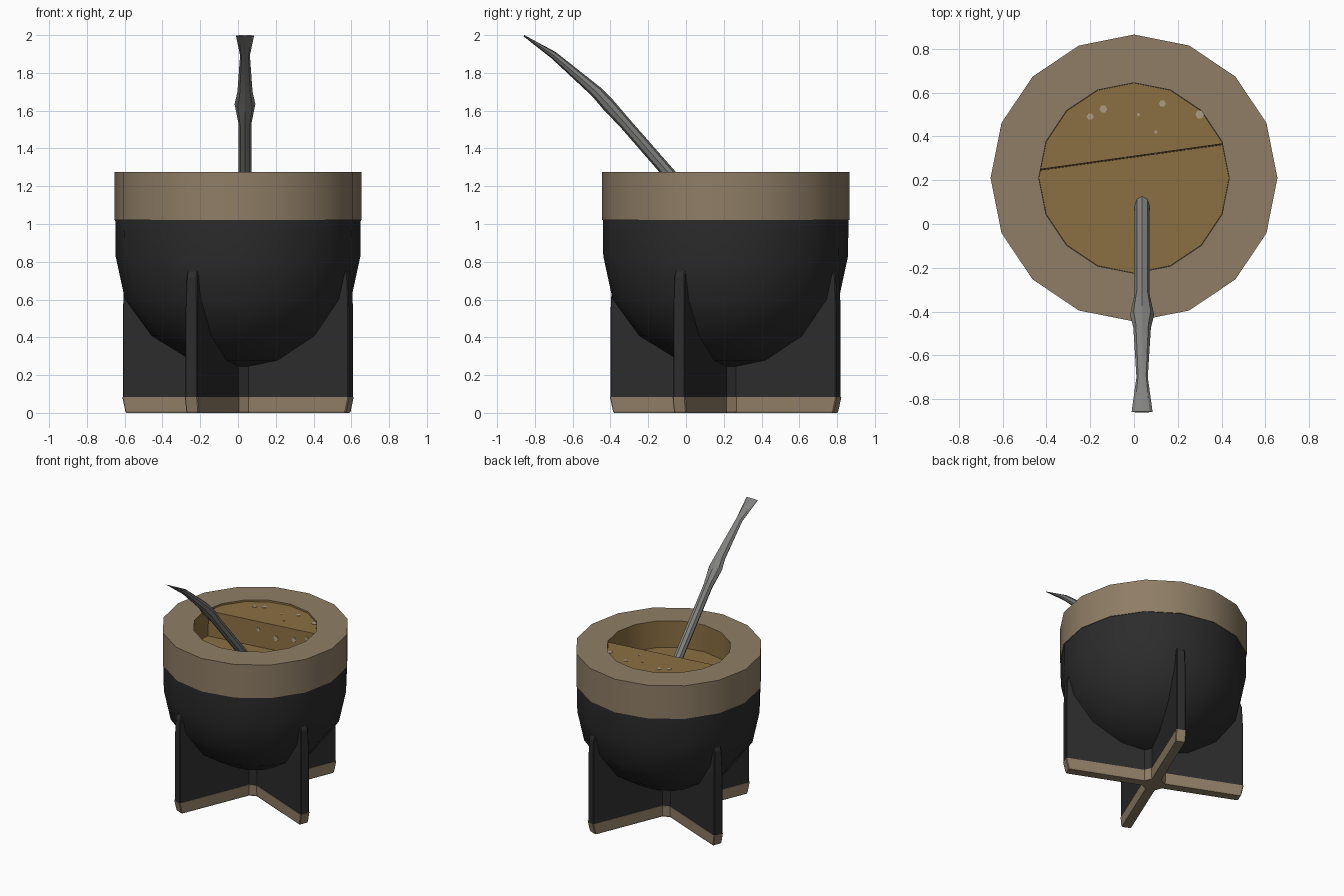
import bpy, bmesh, math
from mathutils import Vector

if "Cube" in bpy.data.objects:
    bpy.data.objects.remove(bpy.data.objects["Cube"], do_unlink=True)

CY = 0.21          # cup axis in y
SIDES = 16


def material(name, rgb):
    m = bpy.data.materials.new(name)
    m.use_nodes = True
    m.diffuse_color = (*rgb, 1)
    m.node_tree.nodes["Principled BSDF"].inputs["Base Color"].default_value = (*rgb, 1)
    return m


TAN = material("tan", (0.275, 0.208, 0.132))
BLACK = material("black", (0.025, 0.025, 0.025))
GOLD = material("golden_brown", (0.258, 0.16, 0.055))
GREY = material("grey_metal", (0.22, 0.22, 0.215))
FOAM = material("pale_foam", (0.42, 0.34, 0.23))


def finish(name, bm, mats, angle=None):
    bmesh.ops.recalc_face_normals(bm, faces=bm.faces[:])
    mesh = bpy.data.meshes.new(name)
    bm.to_mesh(mesh)
    bm.free()
    ob = bpy.data.objects.new(name, mesh)
    bpy.context.collection.objects.link(ob)
    for m in mats:
        mesh.materials.append(m)
    if angle:
        bpy.ops.object.select_all(action="DESELECT")
        ob.select_set(True)
        bpy.context.view_layer.objects.active = ob
        bpy.ops.object.shade_smooth_by_angle(angle=math.radians(angle))
    return ob


def loft(bm, rings, capped=True, looped=False):
    """Join rings of points with quads."""
    vs = [[bm.verts.new(p) for p in r] for r in rings]
    pairs = list(zip(vs, vs[1:]))
    if looped:
        pairs.append((vs[-1], vs[0]))
    for a, b in pairs:
        n = len(a)
        for i in range(n):
            j = (i + 1) % n
            bm.faces.new((a[i], a[j], b[j], b[i]))
    if capped:
        bm.faces.new(vs[0])
        bm.faces.new(vs[-1])


def circle(r, z):
    return [(r * math.cos(2 * math.pi * i / SIDES),
             CY + r * math.sin(2 * math.pi * i / SIDES), z) for i in range(SIDES)]


def cross(reach, half, z):
    """Plus-shaped outline with clipped inner corners and slightly eased ends."""
    pts, ease, inner = [], 0.005, 0.04
    for k in range(4):
        a = math.radians(90 * k - 22.5)
        for u, v in ((half + inner, -half), (reach - ease, -half), (reach, ease - half),
                     (reach, half - ease), (reach - ease, half), (half + inner, half)):
            pts.append((u * math.cos(a) - v * math.sin(a),
                        CY + u * math.sin(a) + v * math.cos(a), z))
    return pts


# Rounded bowl: half sphere with a short straight collar
bm = bmesh.new()
R, ZC = 0.648, 0.83
steps = [math.radians(22.5 * k) for k in range(4)]
rings = [circle(0.65, 1.03)] + [circle(R * math.cos(a), ZC - 0.597 * math.sin(a)) for a in steps]
rings.append(circle(0.01, ZC - 0.597))
loft(bm, rings)
finish("bowl", bm, [BLACK], 40)

# Thick rim ring with a golden inner wall
bm = bmesh.new()
loft(bm, [circle(0.655, 1.02), circle(0.655, 1.275), circle(0.435, 1.275),
          circle(0.435, 1.02)], capped=False, looped=True)
for f in bm.faces:
    c = f.calc_center_median()
    if math.hypot(c.x, c.y - CY) < 0.5:
        f.material_index = 1
finish("rim", bm, [TAN, GOLD], 40)

# Crossed support fins and the tan foot beneath them
bm = bmesh.new()
loft(bm, [cross(0.647, 0.034, 0.08), cross(0.647, 0.034, 0.55),
          cross(0.64, 0.03, 0.72), cross(0.628, 0.028, 0.75)])
finish("support_fins", bm, [BLACK])
bm = bmesh.new()
loft(bm, [cross(0.628, 0.033, 0), cross(0.633, 0.036, 0.01), cross(0.65, 0.037, 0.085)])
finish("foot_cross", bm, [TAN])

# Low filling, and a taller mound at the back cut along a slanted line
bm = bmesh.new()
loft(bm, [circle(0.434, 1.03), circle(0.434, 1.07)])
finish("low_filling", bm, [GOLD])
bm = bmesh.new()
loft(bm, [circle(0.434, 1.03), circle(0.434, 1.262)])
crest, normal = Vector((0, 0.31, 1.262)), Vector((0.14, -1, 0.03)).normalized()
cut = bmesh.ops.bisect_plane(bm, geom=bm.verts[:] + bm.edges[:] + bm.faces[:],
                             plane_co=crest, plane_no=normal, clear_outer=True)
bmesh.ops.edgeloop_fill(bm, edges=[e for e in cut["geom_cut"]
                                   if isinstance(e, bmesh.types.BMEdge)])
finish("filling_mound", bm, [GOLD])


# Foam flecks on the top and on the cut face of the mound
def fleck(bm, centre, u, v, r):
    n = u.cross(v)
    loft(bm, [[centre + n * h + r * (u * math.cos(k * math.pi / 3) + v * math.sin(k * math.pi / 3))
               for k in range(6)] for h in (-0.001, 0.003)])


bm = bmesh.new()
X, Y = Vector((1, 0, 0)), Vector((0, 1, 0))
for x, y, r in ((-0.2, 0.49, 0.016), (-0.14, 0.525, 0.018), (0.13, 0.55, 0.016),
                (0.3, 0.5, 0.02), (0.1, 0.42, 0.008), (0.02, 0.5, 0.008)):
    fleck(bm, Vector((x, y, 1.262)), X, Y, r)
along = Vector((1, 0.14, 0)).normalized()
down = along.cross(normal)
for s, d, r in ((-0.04, 0.06, 0.014), (0.1, 0.1, 0.02), (0.24, 0.08, 0.018), (0.34, 0.05, 0.012)):
    fleck(bm, crest + along * s - down * d * math.copysign(1, down.z), along, normal.cross(along), r)
finish("foam_flecks", bm, [FOAM])

# Bent drinking straw with a bulge and a flat mouthpiece: y, z, half width, half depth
path = [(0.125, 1.02, 0.034, 0.034), (-0.32, 1.53, 0.034, 0.032),
        (-0.415, 1.635, 0.055, 0.036), (-0.475, 1.7, 0.04, 0.032),
        (-0.7, 1.893, 0.026, 0.02), (-0.858, 1.997, 0.048, 0.004)]
bm = bmesh.new()
rings = []
for i, (y, z, w, d) in enumerate(path):
    p, q = path[max(i - 1, 0)], path[min(i + 1, len(path) - 1)]
    t = Vector((0, q[0] - p[0], q[1] - p[1])).normalized()
    up = X.cross(t)
    rings.append([Vector((0.037, y, z)) + X * w * math.cos(a) + up * d * math.sin(a)
                  for a in (math.pi * k / 4 for k in range(8))])
loft(bm, rings)
finish("straw", bm, [GREY], 30)
